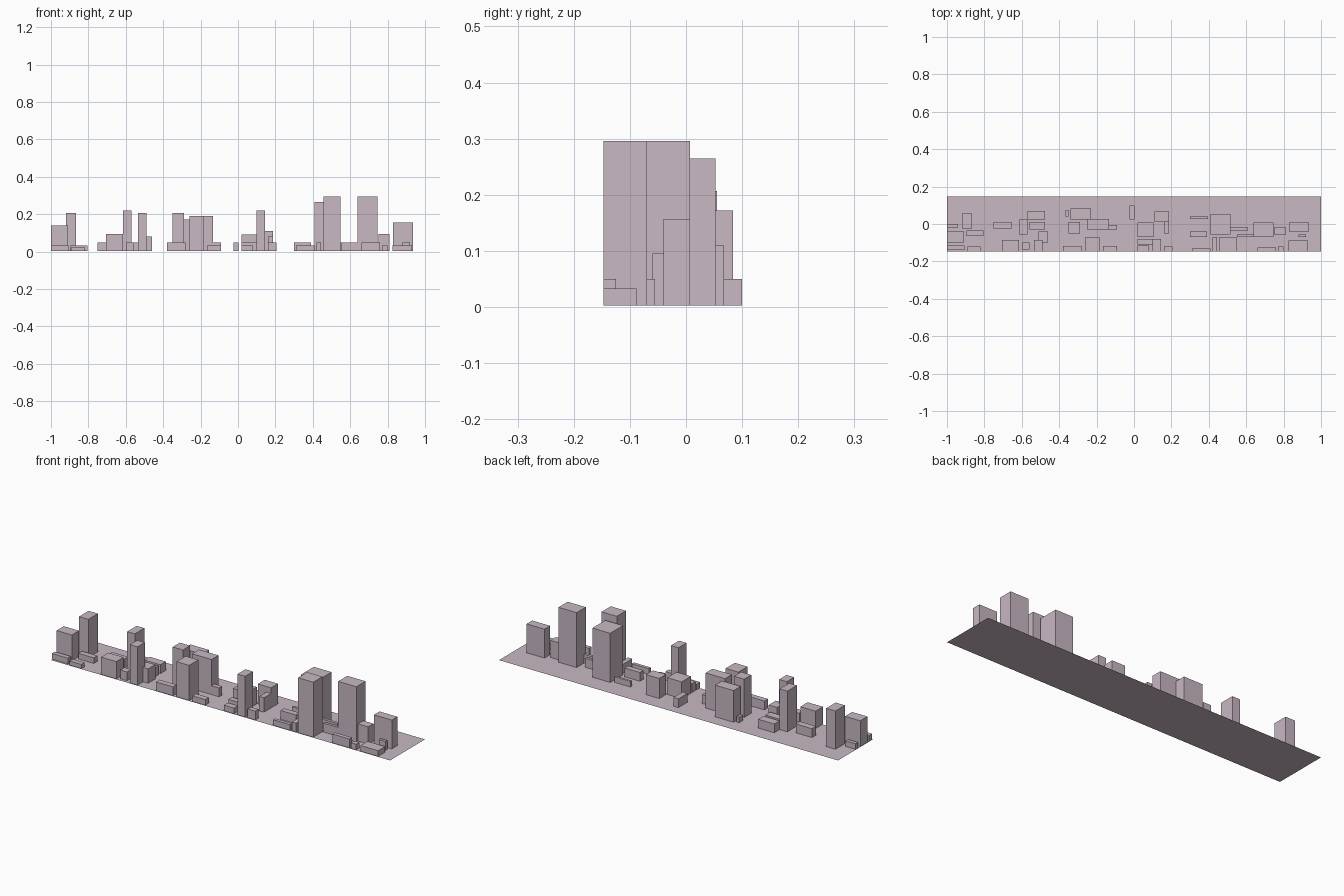
import bpy, bmesh

mat = bpy.data.materials.new("mauve")
mat.diffuse_color = (0.58, 0.48, 0.55, 1)


def finish(name, bm):
    mesh = bpy.data.meshes.new(name)
    bm.to_mesh(mesh)
    bm.free()
    mesh.materials.append(mat)
    obj = bpy.data.objects.new(name, mesh)
    bpy.context.collection.objects.link(obj)
    return obj


def block(name, x0, x1, y0, y1, top, base=0.003):
    bm = bmesh.new()
    bmesh.ops.create_cube(bm, size=1)
    for v in bm.verts:
        v.co = (x1 if v.co.x > 0 else x0,
                y1 if v.co.y > 0 else y0,
                top if v.co.z > 0 else base)
    return finish(name, bm)


# flat city ground
bm = bmesh.new()
bmesh.ops.create_grid(bm, x_segments=1, y_segments=1, size=1)
for v in bm.verts:
    v.co.y *= 0.147
finish("ground_plate", bm)

# towers
block("tower_west_back", -0.92, -0.865, -0.025, 0.055, 0.207)
block("tower_west_front", -1.0, -0.91, -0.1, -0.04, 0.14)
block("tower_west_slim", -0.615, -0.57, -0.055, 0.025, 0.22)
block("tower_front_slim", -0.535, -0.49, -0.147, -0.085, 0.207)
block("tower_mid_left", -0.35, -0.29, -0.05, 0.01, 0.207)
block("tower_mid_back", -0.34, -0.23, 0.025, 0.084, 0.172)
block("tower_mid_right", -0.25, -0.135, -0.03, 0.028, 0.19)
block("tower_mid_front", -0.26, -0.185, -0.147, -0.07, 0.19)
block("tower_centre_front", 0.1, 0.145, -0.147, -0.08, 0.22)
block("tower_east_back", 0.41, 0.515, -0.055, 0.053, 0.265)
block("tower_east_front", 0.457, 0.547, -0.147, -0.07, 0.296)
block("tower_east_tall", 0.64, 0.747, -0.07, 0.007, 0.296)
block("tower_east_end", 0.83, 0.935, -0.04, 0.007, 0.157)

# mid-height buildings
block("building_west", -0.705, -0.615, -0.147, -0.085, 0.095)
block("building_west_step", -0.51, -0.46, -0.1, -0.04, 0.08)
block("building_centre", 0.02, 0.105, -0.07, 0.008, 0.093)
block("building_centre_back", 0.11, 0.188, 0.01, 0.068, 0.11)
block("building_centre_side", 0.16, 0.188, -0.05, 0.01, 0.08)
block("building_east", 0.75, 0.81, -0.06, -0.015, 0.095)

# low buildings
low = [
    (-1.0, -0.94, -0.02, 0.0, 0.033),
    (-0.895, -0.805, -0.065, -0.035, 0.033),
    (-1.0, -0.905, -0.14, -0.115, 0.033),
    (-0.89, -0.82, -0.147, -0.12, 0.025),
    (-0.75, -0.655, -0.025, 0.01, 0.05),
    (-0.57, -0.475, 0.025, 0.07, 0.05),
    (-0.56, -0.475, -0.03, 0.01, 0.05),
    (-0.6, -0.56, -0.135, -0.1, 0.05),
    (-0.38, -0.28, -0.147, -0.117, 0.05),
    (-0.365, -0.35, 0.04, 0.075, 0.033),
    (-0.135, -0.09, -0.03, -0.005, 0.05),
    (-0.165, -0.09, -0.147, -0.117, 0.033),
    (-0.025, 0.003, 0.025, 0.1, 0.05),
    (0.02, 0.08, -0.147, -0.115, 0.033),
    (0.02, 0.1, -0.11, -0.08, 0.05),
    (0.16, 0.205, -0.147, -0.12, 0.05),
    (0.3, 0.395, 0.028, 0.04, 0.033),
    (0.3, 0.39, -0.07, -0.04, 0.05),
    (0.31, 0.41, -0.147, -0.13, 0.033),
    (0.42, 0.445, -0.147, -0.07, 0.05),
    (0.515, 0.61, -0.035, -0.02, 0.05),
    (0.55, 0.64, -0.07, -0.055, 0.05),
    (0.66, 0.76, -0.147, -0.125, 0.05),
    (0.77, 0.8, -0.147, -0.12, 0.033),
    (0.825, 0.93, -0.147, -0.088, 0.033),
    (0.88, 0.92, -0.07, -0.055, 0.05),
]
for i, dims in enumerate(low):
    block(f"low_building_{i + 1}", *dims)
